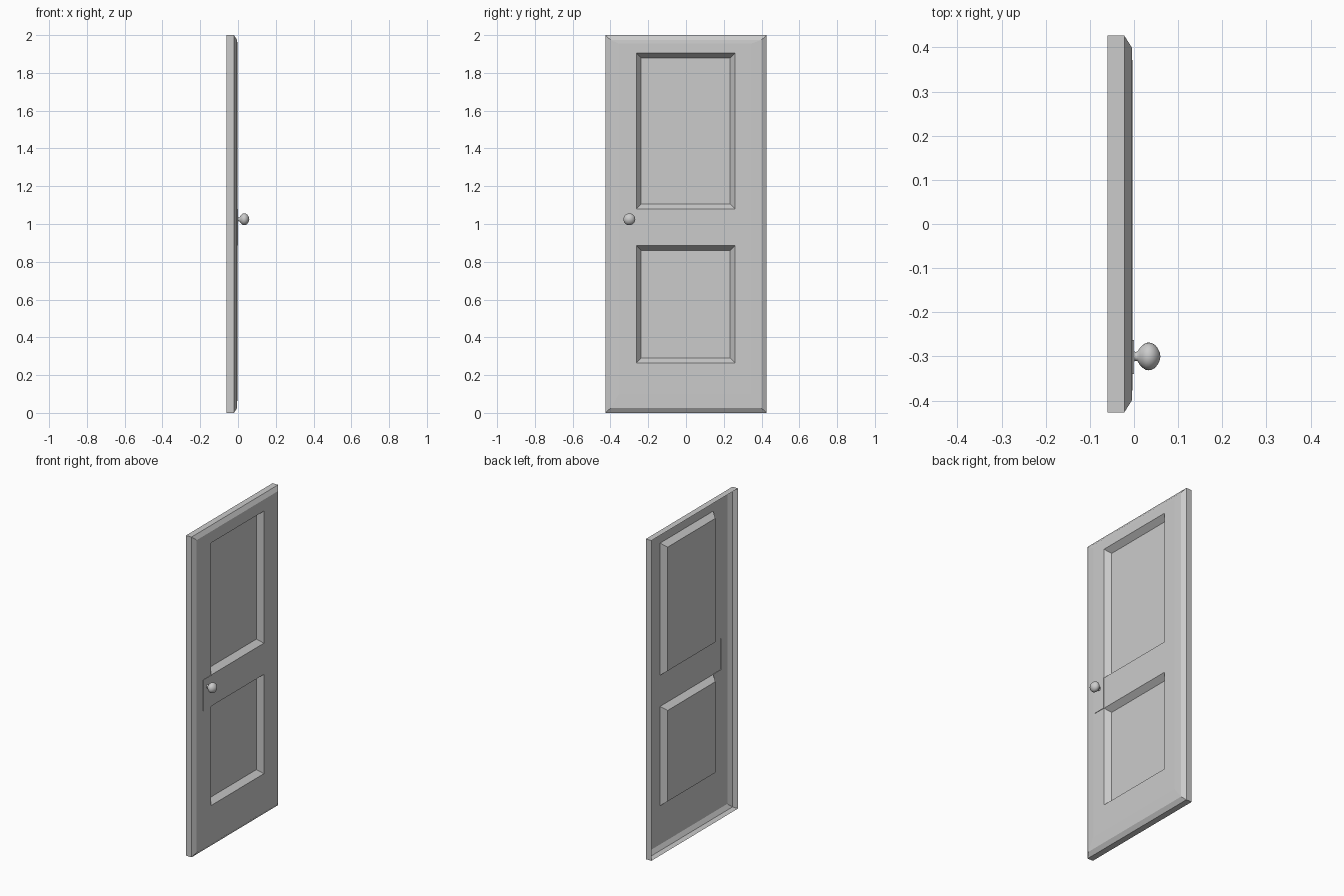
import bpy, bmesh, math

if "Cube" in bpy.data.objects:
    bpy.data.objects.remove(bpy.data.objects["Cube"])

FRONT = -0.003


def rect(bm, y0, y1, z0, z1, x):
    return [bm.verts.new((x, y, z)) for y, z in ((y0, z0), (y1, z0), (y1, z1), (y0, z1))]


def bridge(bm, outer, inner):
    for i in range(4):
        j = (i + 1) % 4
        bm.faces.new((outer[i], outer[j], inner[j], inner[i]))


def finish(bm, name):
    me = bpy.data.meshes.new(name)
    bm.to_mesh(me)
    bm.free()
    ob = bpy.data.objects.new(name, me)
    bpy.context.collection.objects.link(ob)
    return ob


# Door leaf: an open-backed shell with chamfered border
bm = bmesh.new()
rings = [rect(bm, -0.427, 0.427, 0, 2, -0.06),
         rect(bm, -0.427, 0.427, 0, 2, -0.022),
         rect(bm, -0.40, 0.40, 0.025, 1.975, FRONT - 0.002),
         rect(bm, -0.355, 0.345, 0.10, 1.955, FRONT)]
for a, b in zip(rings, rings[1:]):
    bridge(bm, a, b)

# Front face laid out as a grid; some cells become panels or the lock plate
ys = [-0.355, -0.34, -0.263, 0.26, 0.345]
zs = [0.10, 0.125, 0.265, 0.885, 1.08, 1.905, 1.955]
panels, plate = {(2, 2), (2, 4)}, (1, 3)
for i in range(len(ys) - 1):
    for k in range(len(zs) - 1):
        y0, y1, z0, z1 = ys[i], ys[i + 1], zs[k], zs[k + 1]
        cell = rect(bm, y0, y1, z0, z1, FRONT)
        if (i, k) in panels:
            # sunken panel with sloping sides
            floor = rect(bm, y0 + 0.026, y1 - 0.026, z0 + 0.026, z1 - 0.026, -0.037)
            bridge(bm, cell, floor)
            bm.faces.new(floor)
        elif (i, k) == plate:
            # slightly raised lock plate
            top = rect(bm, y0, y1, z0, z1, 0.0)
            bridge(bm, cell, top)
            bm.faces.new(top)
        else:
            bm.faces.new(cell)
bmesh.ops.remove_doubles(bm, verts=bm.verts, dist=1e-5)
finish(bm, "door_leaf")

# Door knob: profile (distance out, radius) turned about the x axis
profile = [(0.0, 0.012), (0.003, 0.010), (0.008, 0.011), (0.013, 0.019), (0.020, 0.026),
           (0.027, 0.0305), (0.034, 0.0315), (0.041, 0.030), (0.048, 0.0255),
           (0.054, 0.018), (0.058, 0.010), (0.060, 0.0)]
bm = bmesh.new()
pts = [bm.verts.new((x, -0.30 + r, 1.025)) for x, r in profile]
edges = [bm.edges.new(e) for e in zip(pts, pts[1:])]
bmesh.ops.spin(bm, geom=pts + edges, cent=(0, -0.30, 1.025), axis=(1, 0, 0),
               angle=math.tau, steps=24)
bmesh.ops.remove_doubles(bm, verts=bm.verts, dist=1e-5)
bmesh.ops.recalc_face_normals(bm, faces=bm.faces)
# make the open-based knob face outwards
tip = max(bm.faces, key=lambda f: f.calc_center_median().x)
if tip.normal.x < 0:
    bmesh.ops.reverse_faces(bm, faces=bm.faces)
for f in bm.faces:
    f.smooth = True
finish(bm, "door_knob")
